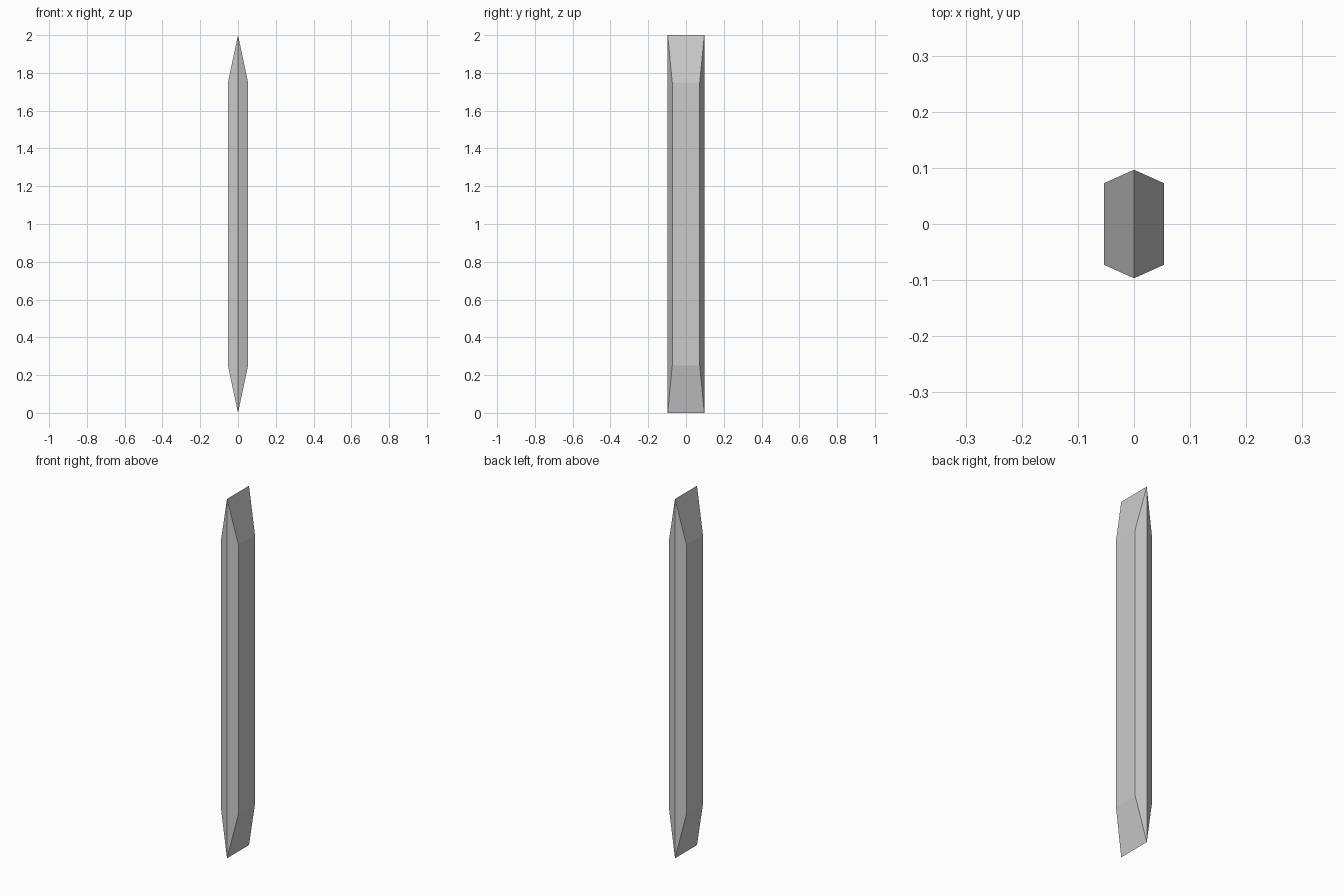
import bpy
import bmesh

if "Cube" in bpy.data.objects:
    bpy.data.objects.remove(bpy.data.objects["Cube"])

LENGTH = 2.0
BEVEL_Z = 0.25
# right half outline: (x, half depth in y, z), from bottom tip to top tip
PROFILE = [
    (0.0, 0.0967, 0.0),
    (0.0533, 0.0727, BEVEL_Z),
    (0.0533, 0.0727, LENGTH - BEVEL_Z),
    (0.0, 0.0967, LENGTH),
]

# right half of the faceted bar: front facet, back facet and the strips between
bm = bmesh.new()
front = [bm.verts.new((x, -y, z)) for x, y, z in PROFILE]
back = [bm.verts.new((x, y, z)) for x, y, z in PROFILE]
bm.faces.new(front)
bm.faces.new(back[::-1])
for i in range(len(PROFILE) - 1):
    bm.faces.new((front[i], back[i], back[i + 1], front[i + 1]))

# mirror to the left half and weld along the ridges
bmesh.ops.mirror(bm, geom=bm.verts[:] + bm.edges[:] + bm.faces[:],
                 axis='X', merge_dist=0.0001)
bmesh.ops.remove_doubles(bm, verts=bm.verts[:], dist=0.0001)
bmesh.ops.recalc_face_normals(bm, faces=bm.faces[:])

mesh = bpy.data.meshes.new("faceted_bar")
bm.to_mesh(mesh)
bm.free()
bar = bpy.data.objects.new("faceted_bar", mesh)
bpy.context.collection.objects.link(bar)
